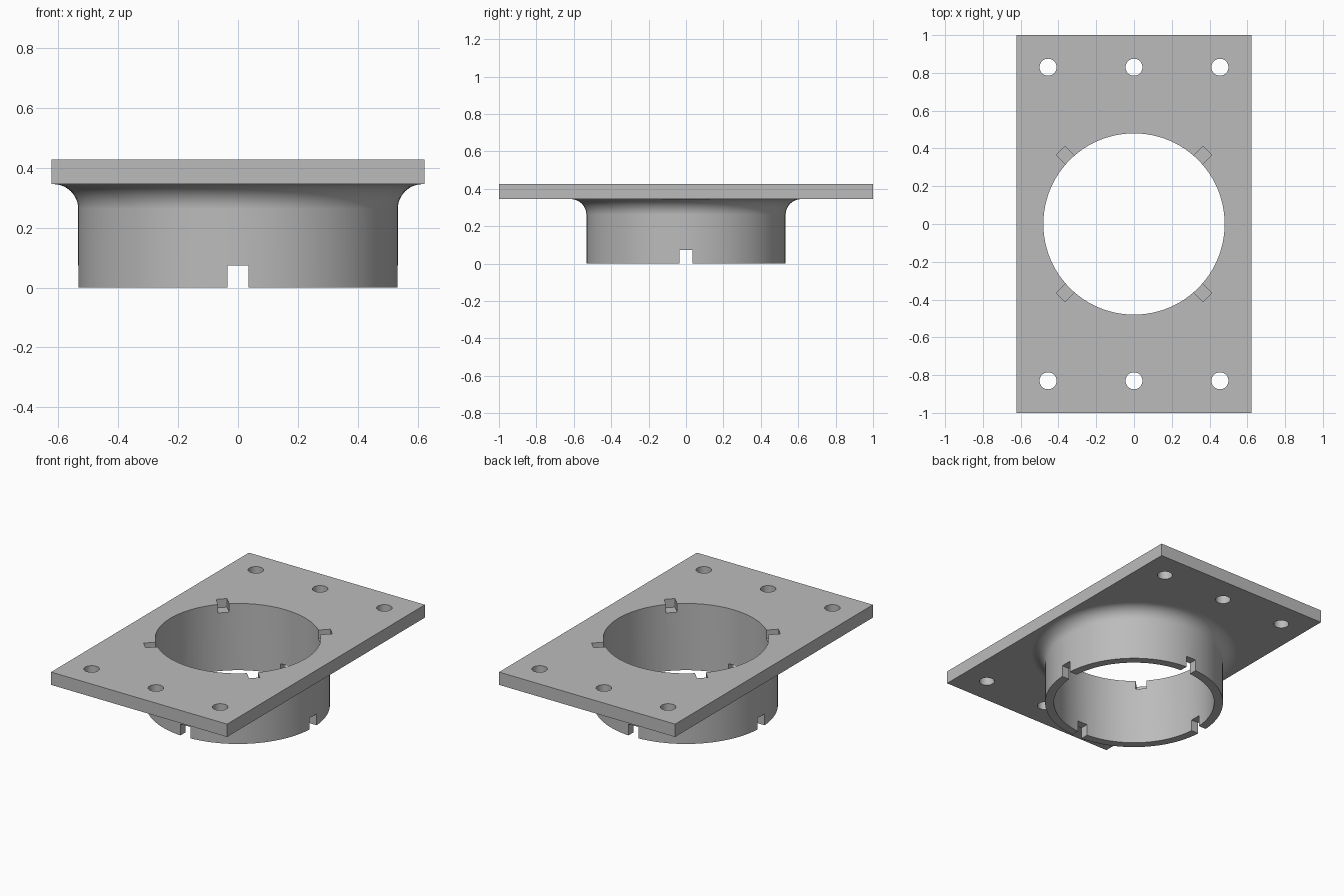
import bpy, bmesh, math
from mathutils import Matrix, Vector

if "Cube" in bpy.data.objects:
    bpy.data.objects.remove(bpy.data.objects["Cube"], do_unlink=True)

PLATE_BOTTOM, PLATE_TOP = 0.345, 0.427
HALF_WIDTH, HALF_LENGTH = 0.623, 1.0
BORE, SLEEVE = 0.48, 0.533
FILLET = 0.083
SEGMENTS = 96

grey = bpy.data.materials.new("plain grey")
grey.use_nodes = True
colour = (0.5, 0.5, 0.5, 1)
grey.diffuse_color = colour
grey.node_tree.nodes["Principled BSDF"].inputs["Base Color"].default_value = colour


def make_object(name, bm):
    bmesh.ops.recalc_face_normals(bm, faces=bm.faces)
    mesh = bpy.data.meshes.new(name)
    bm.to_mesh(mesh)
    bm.free()
    mesh.materials.append(grey)
    obj = bpy.data.objects.new(name, mesh)
    bpy.context.collection.objects.link(obj)
    return obj


def add_box(bm, low, high, angle=0):
    low, high = Vector(low), Vector(high)
    matrix = (Matrix.Rotation(angle, 4, 'Z') @ Matrix.Translation((low + high) / 2)
              @ Matrix.Diagonal((*(high - low), 1)))
    bmesh.ops.create_cube(bm, size=1, matrix=matrix)


def add_cylinder(bm, x, y, radius, segments):
    bmesh.ops.create_cone(bm, cap_ends=True, segments=segments, radius1=radius,
                          radius2=radius, depth=2, matrix=Matrix.Translation((x, y, 0)))


def combine(target, tool, operation):
    mod = target.modifiers.new(operation.lower(), 'BOOLEAN')
    mod.operation, mod.solver, mod.object = operation, 'EXACT', tool
    bpy.context.view_layer.objects.active = target
    bpy.ops.object.modifier_apply(modifier=mod.name)
    bpy.data.objects.remove(tool, do_unlink=True)


# Rectangular mounting plate
bm = bmesh.new()
add_box(bm, (-HALF_WIDTH, -HALF_LENGTH, PLATE_BOTTOM), (HALF_WIDTH, HALF_LENGTH, PLATE_TOP))
flange = make_object("flange_plate_with_sleeve", bm)

# Sleeve turned from a profile that flares into the plate
arc = [(SLEEVE + FILLET * (1 - math.cos(a)), PLATE_BOTTOM - FILLET * (1 - math.sin(a)))
       for a in (math.pi / 2 * i / 12 for i in range(13))]
rim = arc[-1][0]
profile = [(0, 0), (SLEEVE, 0), *arc, (rim, PLATE_BOTTOM + 0.03), (0, PLATE_BOTTOM + 0.03)]
bm = bmesh.new()
verts = [bm.verts.new((r, 0, z)) for r, z in profile]
edges = [bm.edges.new(pair) for pair in zip(verts, verts[1:])]
bmesh.ops.spin(bm, geom=verts + edges, cent=(0, 0, 0), axis=(0, 0, 1),
               angle=math.tau, steps=SEGMENTS)
bmesh.ops.remove_doubles(bm, verts=bm.verts, dist=0.0001)
combine(flange, make_object("sleeve", bm), 'UNION')

# Central bore
bm = bmesh.new()
add_cylinder(bm, 0, 0, BORE, SEGMENTS)
combine(flange, make_object("bore_cutter", bm), 'DIFFERENCE')

# Bolt holes, bottom notches and diagonal top slots
bm = bmesh.new()
for x in (-0.455, 0, 0.455):
    for y in (-0.83, 0.83):
        add_cylinder(bm, x, y, 0.045, 32)
for i in range(4):
    angle = i * math.pi / 2
    add_box(bm, (0.4, -0.035, -0.1), (0.6, 0.035, 0.073), angle)
    add_box(bm, (0.4, -0.032, PLATE_TOP - 0.055), (0.55, 0.032, PLATE_TOP + 0.1),
            angle + math.pi / 4)
combine(flange, make_object("hole_and_slot_cutter", bm), 'DIFFERENCE')

# Smooth round walls, crisp machined edges
for obj in bpy.context.selected_objects:
    obj.select_set(False)
flange.select_set(True)
bpy.context.view_layer.objects.active = flange
bpy.ops.object.shade_smooth_by_angle(angle=math.radians(30))
weighted = flange.modifiers.new("weighted normals", 'WEIGHTED_NORMAL')
weighted.keep_sharp = True
